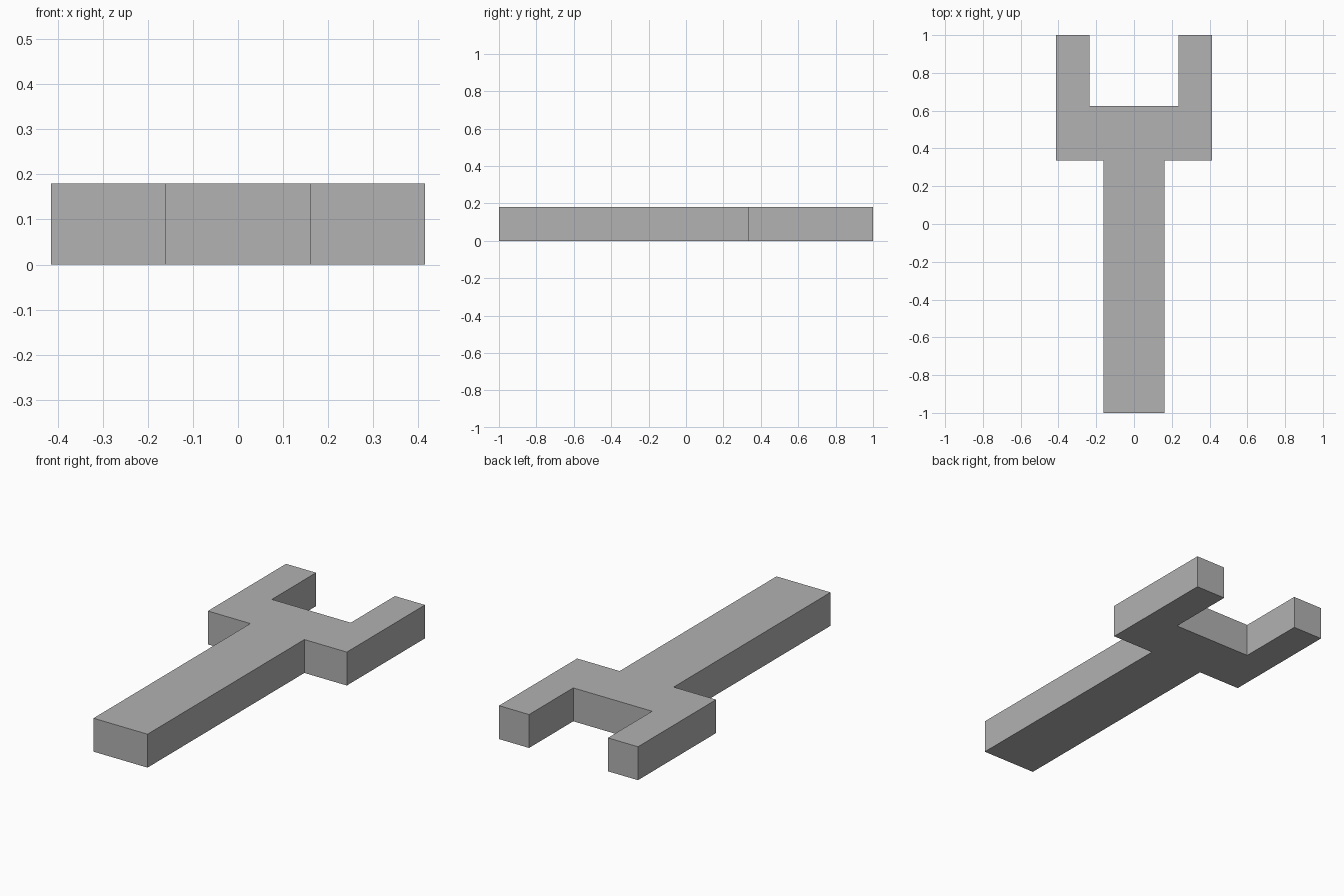
import bpy, bmesh

if "Cube" in bpy.data.objects:
    bpy.data.objects.remove(bpy.data.objects["Cube"])

HEIGHT = 0.18

# Right half of the wrench outline, from handle end to fork notch
half = [(0.161, -1.0), (0.161, 0.335), (0.414, 0.335),
        (0.414, 1.0), (0.235, 1.0), (0.235, 0.624)]
outline = half + [(-x, y) for x, y in reversed(half)]

# Extrude the mirrored outline into a flat slab
bm = bmesh.new()
base = bm.faces.new([bm.verts.new((x, y, 0)) for x, y in outline])
result = bmesh.ops.extrude_face_region(bm, geom=[base], use_keep_orig=True)
top = [v for v in result["geom"] if isinstance(v, bmesh.types.BMVert)]
bmesh.ops.translate(bm, verts=top, vec=(0, 0, HEIGHT))
bmesh.ops.recalc_face_normals(bm, faces=bm.faces[:])

mesh = bpy.data.meshes.new("wrench")
bm.to_mesh(mesh)
bm.free()

# Plain grey finish
grey = bpy.data.materials.new("grey")
grey.diffuse_color = (0.445, 0.445, 0.445, 1)
grey.use_nodes = True
grey.node_tree.nodes["Principled BSDF"].inputs["Base Color"].default_value = grey.diffuse_color
mesh.materials.append(grey)

wrench = bpy.data.objects.new("wrench", mesh)
bpy.context.collection.objects.link(wrench)
